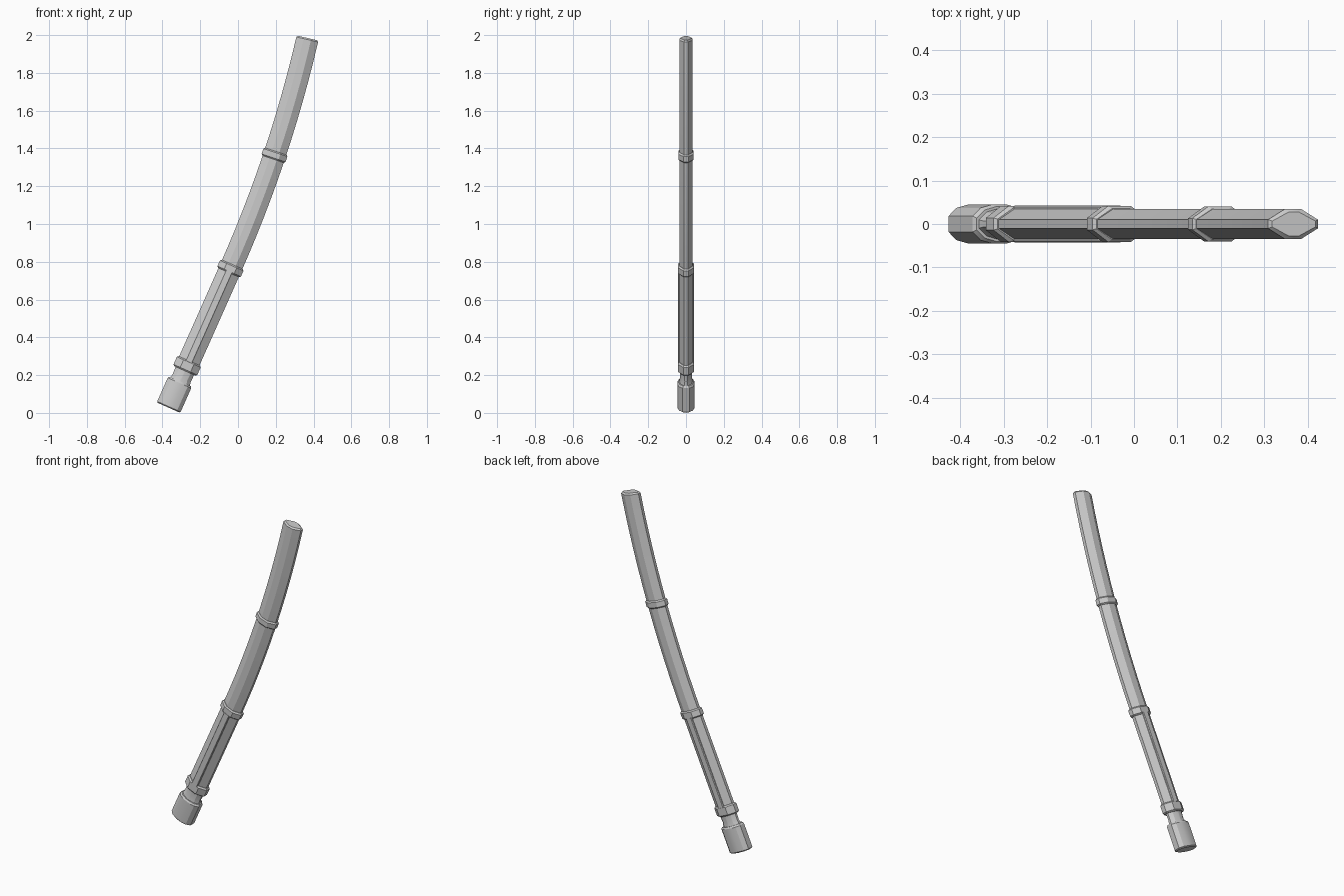
import bpy, bmesh
from math import sin, cos, radians

if "Cube" in bpy.data.objects:
    bpy.data.objects.remove(bpy.data.objects["Cube"])

# Centre line: straight grip leaning right, then a gentle arc towards vertical
START, STRAIGHT, END = (-0.368, 0.0277), 0.806, 2.095
A0, A1 = radians(24), radians(13)


def frame(s):
    """Centre point and lean angle at distance s along the centre line."""
    d = min(s, STRAIGHT)
    x, z, a = START[0] + d * sin(A0), START[1] + d * cos(A0), A0
    if s > STRAIGHT:
        n = 40
        step = (s - STRAIGHT) / n
        for i in range(n):
            f = (i + 0.5) * step / (END - STRAIGHT)
            x += step * sin(A0 + (A1 - A0) * f)
            z += step * cos(A0 + (A1 - A0) * f)
        a = A0 + (A1 - A0) * (s - STRAIGHT) / (END - STRAIGHT)
    return x, z, a


def mirror_section(quarter):
    """Closed outline from the points of one quarter (side to front)."""
    half = quarter + [(-u, v) for u, v in reversed(quarter)]
    return half + [(-u, -v) for u, v in half]


def loft(name, section, stations):
    """Skin a section along the centre line; stations are (distance, outward offset)."""
    bm = bmesh.new()
    rings = []
    for s, d in stations:
        x, z, a = frame(s)
        ring = []
        for u, v in section:
            u += d if u > 0 else -d
            v += 0.8 * d * max(-1, min(1, v / 0.02))
            ring.append(bm.verts.new((x + u * cos(a), v, z - u * sin(a))))
        rings.append(ring)
    n = len(section)
    for r0, r1 in zip(rings, rings[1:]):
        for i in range(n):
            j = (i + 1) % n
            bm.faces.new((r0[i], r0[j], r1[j], r1[i]))
    bm.faces.new(rings[0])
    bm.faces.new(rings[-1])
    bmesh.ops.recalc_face_normals(bm, faces=bm.faces)
    me = bpy.data.meshes.new(name)
    bm.to_mesh(me)
    bm.free()
    ob = bpy.data.objects.new(name, me)
    bpy.context.collection.objects.link(ob)
    bpy.context.view_layer.objects.active = ob
    ob.select_set(True)
    bpy.ops.object.shade_smooth_by_angle(angle=radians(25))
    ob.select_set(False)
    return ob


hexa = mirror_section([(0.059, 0.010), (0.020, 0.034)])
oval = mirror_section([(0.068, 0.018), (0.048, 0.037), (0.018, 0.045)])
strip = mirror_section([(0.020, 0.039), (0.016, 0.043)])


def collar(name, s0, s1, d):
    c = 0.007
    loft(name, hexa, [(s0, d - c), (s0 + c, d), (s1 - c, d), (s1, d - c)])


# Pommel and narrow neck
loft("pommel", oval, [(0, -0.006), (0.006, 0), (0.143, 0), (0.152, -0.006)])
loft("neck", oval, [(0.145, -0.010), (0.172, -0.016), (0.225, -0.014)])

# Grip with a raised centre strip on front and back
loft("grip", hexa, [(0.22, 0), (0.80, 0)])
loft("grip_strip", strip, [(0.265, 0), (0.79, 0)])

# Curved sheath with chamfered tip
curve = [(0.80 + (END - 0.808) * i / 12, 0) for i in range(13)]
loft("sheath", hexa, curve + [(END, -0.008)])

# Collars
collar("lower_collar", 0.213, 0.271, 0.010)
collar("middle_collar", 0.783, 0.830, 0.009)
collar("upper_collar", 1.428, 1.472, 0.008)
